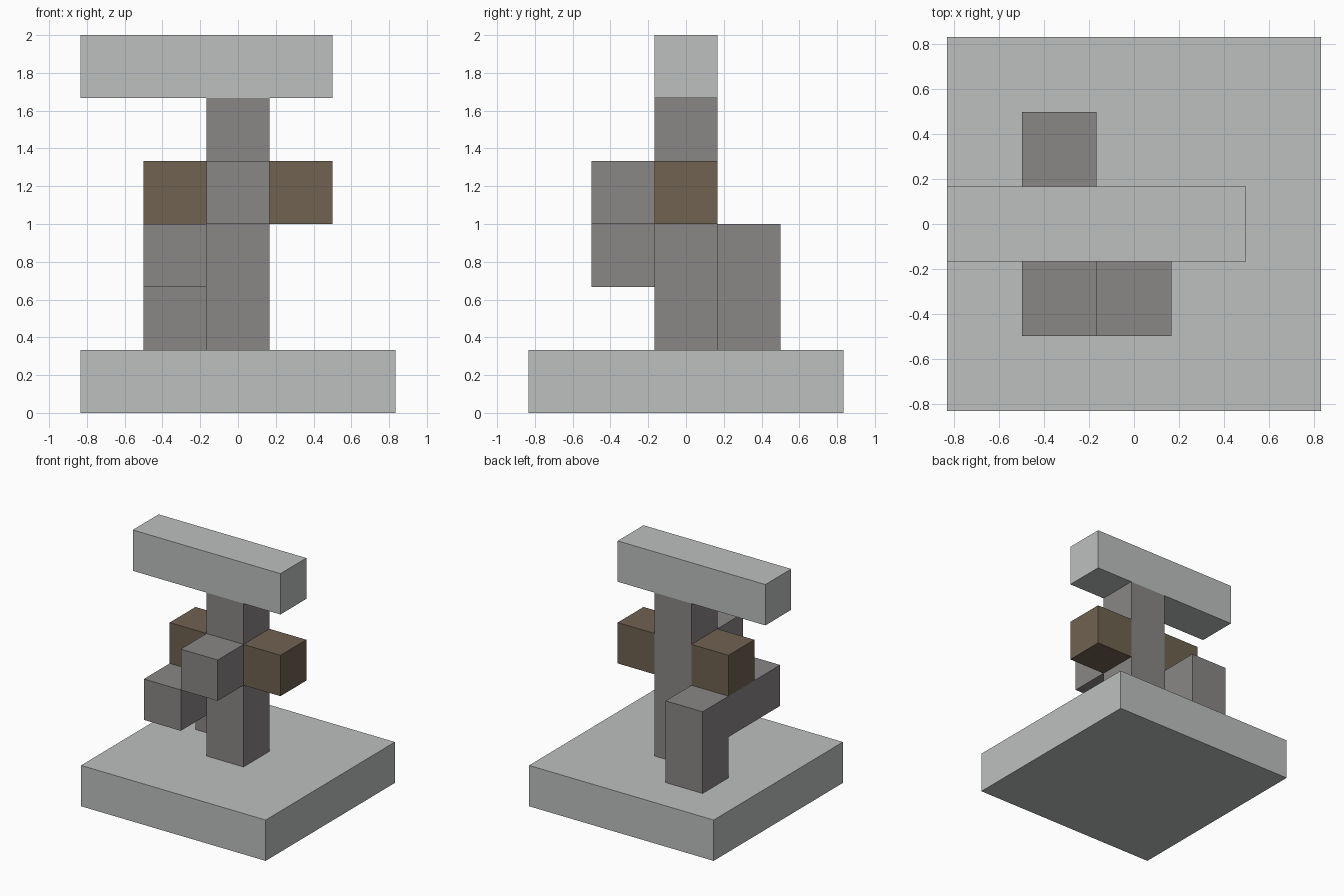
import bpy

cube = bpy.data.objects.get("Cube")
if cube:
    bpy.data.objects.remove(cube, do_unlink=True)

U = 1 / 3  # edge of one block


def material(name, rgb):
    mat = bpy.data.materials.new(name)
    mat.use_nodes = True
    mat.diffuse_color = (*rgb, 1)
    bsdf = next(n for n in mat.node_tree.nodes if n.type == "BSDF_PRINCIPLED")
    bsdf.inputs["Base Color"].default_value = (*rgb, 1)
    bsdf.inputs["Roughness"].default_value = 0.9
    return mat


def block(name, center, size, mat):
    """Box with its centre and size given in block units."""
    bpy.ops.mesh.primitive_cube_add(size=1, location=[c * U for c in center])
    obj = bpy.context.object
    obj.name = name
    obj.scale = [s * U for s in size]
    bpy.ops.object.transform_apply(location=False, rotation=False, scale=True)
    obj.data.materials.append(mat)
    return obj


pale = material("pale grey", (0.503, 0.527, 0.521))
stone = material("stone grey", (0.254, 0.238, 0.238))
brown = material("earth brown", (0.162, 0.122, 0.082))

# Base slab, column and top beam
block("base_slab", (0, 0, 0.5), (5, 5, 1), pale)
block("column", (0, 0, 3), (1, 1, 4), stone)
block("top_beam", (-0.5, 0, 5.5), (4, 1, 1), pale)

# Brown blocks on either side of the column
for side, x in (("left", 1), ("right", -1)):
    block(side + "_side_block", (x, 0, 3.5), (1, 1, 1), brown)

# Block on the column's front
block("front_block", (0, -1, 3.5), (1, 1, 1), stone)

# Leg behind the column with an arm reaching forward
block("rear_leg", (-1, 1, 2), (1, 1, 2), stone)
block("forward_arm", (-1, -0.5, 2.5), (1, 2, 1), stone)
